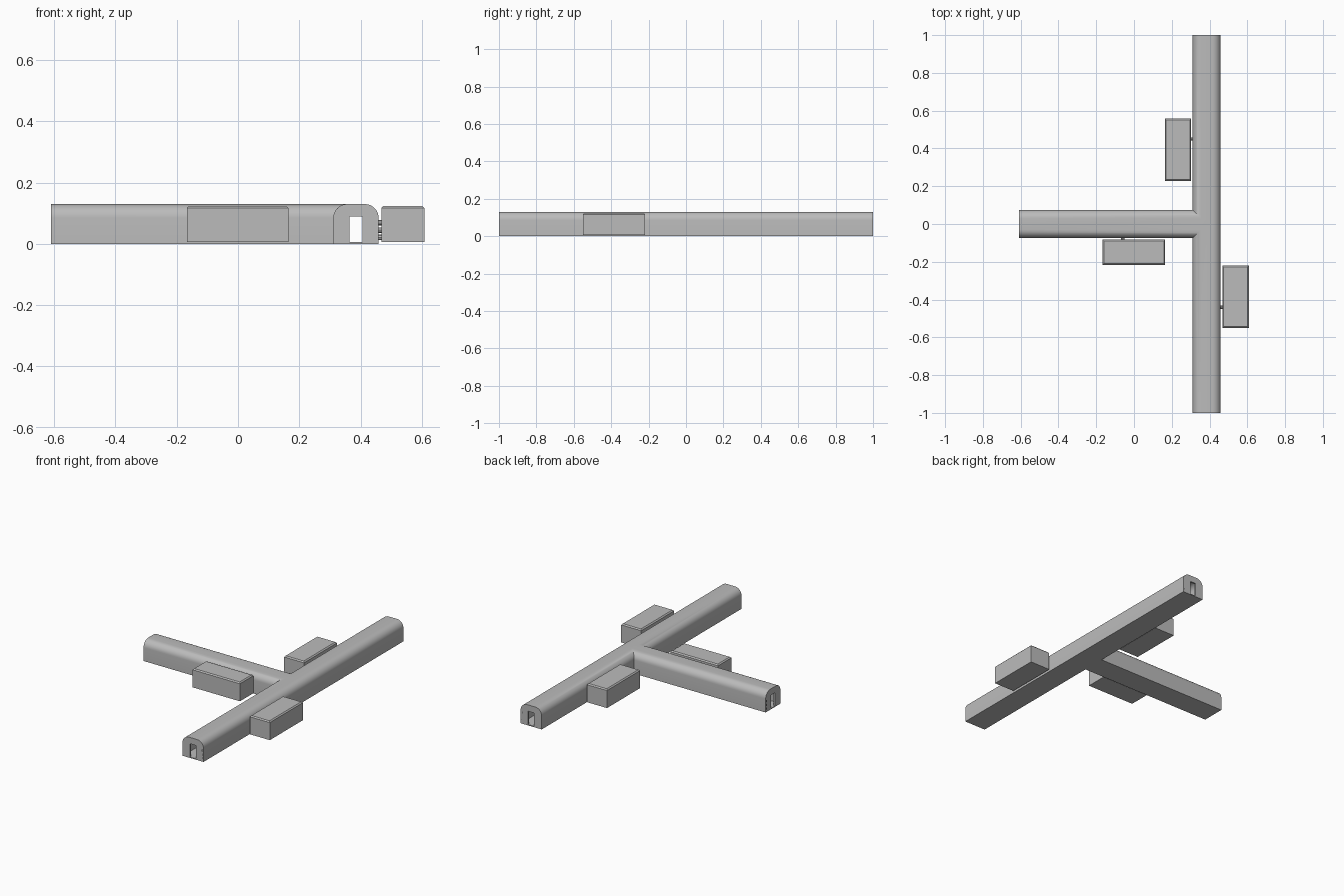
import bpy, bmesh, math
from mathutils import Matrix, Vector

cube = bpy.data.objects.get("Cube")
if cube:
    bpy.data.objects.remove(cube)


def material(name, rgb):
    m = bpy.data.materials.new(name)
    m.use_nodes = True
    m.diffuse_color = (*rgb, 1)
    m.node_tree.nodes["Principled BSDF"].inputs["Base Color"].default_value = (*rgb, 1)
    return m


GREY = material("concrete grey", (0.5, 0.5, 0.5))
DARK = material("dark fitting", (0.08, 0.08, 0.08))


def add(name, bm, mat):
    bmesh.ops.recalc_face_normals(bm, faces=bm.faces)
    me = bpy.data.meshes.new(name)
    bm.to_mesh(me)
    bm.free()
    me.materials.append(mat)
    ob = bpy.data.objects.new(name, me)
    bpy.context.collection.objects.link(ob)
    return ob


def box(name, lo, hi, mat=GREY):
    lo, hi = Vector(lo), Vector(hi)
    bm = bmesh.new()
    bmesh.ops.create_cube(bm, size=1, matrix=Matrix.Translation((lo + hi) / 2)
                          @ Matrix.Diagonal((*(hi - lo), 1)))
    return add(name, bm, mat)


def tunnel(name, half, floor, top, radius, start, end, along_y):
    """Extruded arch: flat floor, straight walls, rounded shoulders."""
    pts = [(-half, floor), (half, floor)]
    for cx, a0 in ((half - radius, 0), (radius - half, 90)):
        for i in range(9):
            a = math.radians(a0 + i * 90 / 8)
            pts.append((cx + radius * math.cos(a), top - radius + radius * math.sin(a)))
    place = (lambda u, s, z: (AXIS + u, s, z)) if along_y else (lambda u, s, z: (s, u, z))
    bm = bmesh.new()
    f = bm.faces.new([bm.verts.new(place(u, start, z)) for u, z in pts])
    ext = bmesh.ops.extrude_face_region(bm, geom=[f])
    step = (0, end - start, 0) if along_y else (end - start, 0, 0)
    bmesh.ops.translate(bm, vec=step, verts=[v for v in ext["geom"] if isinstance(v, bmesh.types.BMVert)])
    return add(name, bm, GREY)


def boolean(target, tool, operation):
    mod = target.modifiers.new(operation.lower(), 'BOOLEAN')
    mod.operation, mod.solver, mod.object = operation, 'EXACT', tool
    bpy.context.view_layer.objects.active = target
    bpy.ops.object.modifier_apply(modifier=mod.name)
    bpy.data.objects.remove(tool)


# T-shaped corridor shell
AXIS, HALF, STEM_END = 0.385, 0.074, -0.61
WALL = 0.01
corridor = tunnel("corridor", HALF, 0, 0.13, 0.045, -1, 1, True)
boolean(corridor, tunnel("stem", HALF, 0, 0.13, 0.045, STEM_END, AXIS, False), 'UNION')

# Hollow interior
hollow = tunnel("hollow", HALF - WALL, 0.006, 0.12, 0.036, -1 + WALL, 1 - WALL, True)
boolean(hollow, tunnel("stem_hollow", HALF - WALL, 0.006, 0.12, 0.036,
                       STEM_END + WALL, AXIS, False), 'UNION')
boolean(corridor, hollow, 'DIFFERENCE')

# Doorways in the three end walls
DOOR = 0.021
for y in (-1, 1):
    boolean(corridor, box("door_cutter", (AXIS - DOOR, y - 0.02, 0.006),
                          (AXIS + DOOR, y + 0.02, 0.09)), 'DIFFERENCE')
boolean(corridor, box("door_cutter", (STEM_END - 0.02, -DOOR, 0.006),
                      (STEM_END + 0.02, DOOR, 0.09)), 'DIFFERENCE')

bpy.ops.object.select_all(action='DESELECT')
corridor.select_set(True)
bpy.context.view_layer.objects.active = corridor
bpy.ops.object.shade_smooth_by_angle(angle=math.radians(30))

# Small stacked fittings beside each doorway, flush with the end walls
for i in range(3):
    z = 0.014 + i * 0.024
    for y in (-0.999, 0.999):
        box("end_fitting", (AXIS + 0.06, y - 0.001, z), (AXIS + 0.07, y + 0.001, z + 0.014), DARK)
    box("stem_fitting", (STEM_END, 0.06, z), (STEM_END + 0.002, 0.07, z + 0.014), DARK)


# Side rooms: a block with a slightly chamfered roof
def room(name, lo, hi):
    ob = box(name, (*lo, 0.006), (*hi, 0.124))
    bm = bmesh.new()
    bm.from_mesh(ob.data)
    rim = [e for e in bm.edges if all(v.co.z > 0.1 for v in e.verts)]
    bmesh.ops.bevel(bm, geom=rim, offset=0.007, segments=1, affect='EDGES')
    bm.to_mesh(ob.data)
    bm.free()


room("stem_room", (-0.167, -0.216), (0.165, -0.083))
room("front_room", (0.468, -0.55), (0.608, -0.22))
room("back_room", (0.163, 0.228), (0.303, 0.558))


# Stacked pipes linking each room to the corridor
def pipes(name, x, y, axis):
    for i in range(3):
        bm = bmesh.new()
        bmesh.ops.create_cone(bm, cap_ends=True, segments=8, radius1=0.009, radius2=0.009, depth=0.014,
                              matrix=Matrix.Translation((x, y, 0.021 + i * 0.024))
                              @ Matrix.Rotation(math.pi / 2, 4, axis))
        add(name, bm, GREY)


pipes("front_room_pipe", 0.463, -0.44, 'Y')
pipes("back_room_pipe", 0.307, 0.45, 'Y')
pipes("stem_room_pipe", -0.06, -0.078, 'X')
